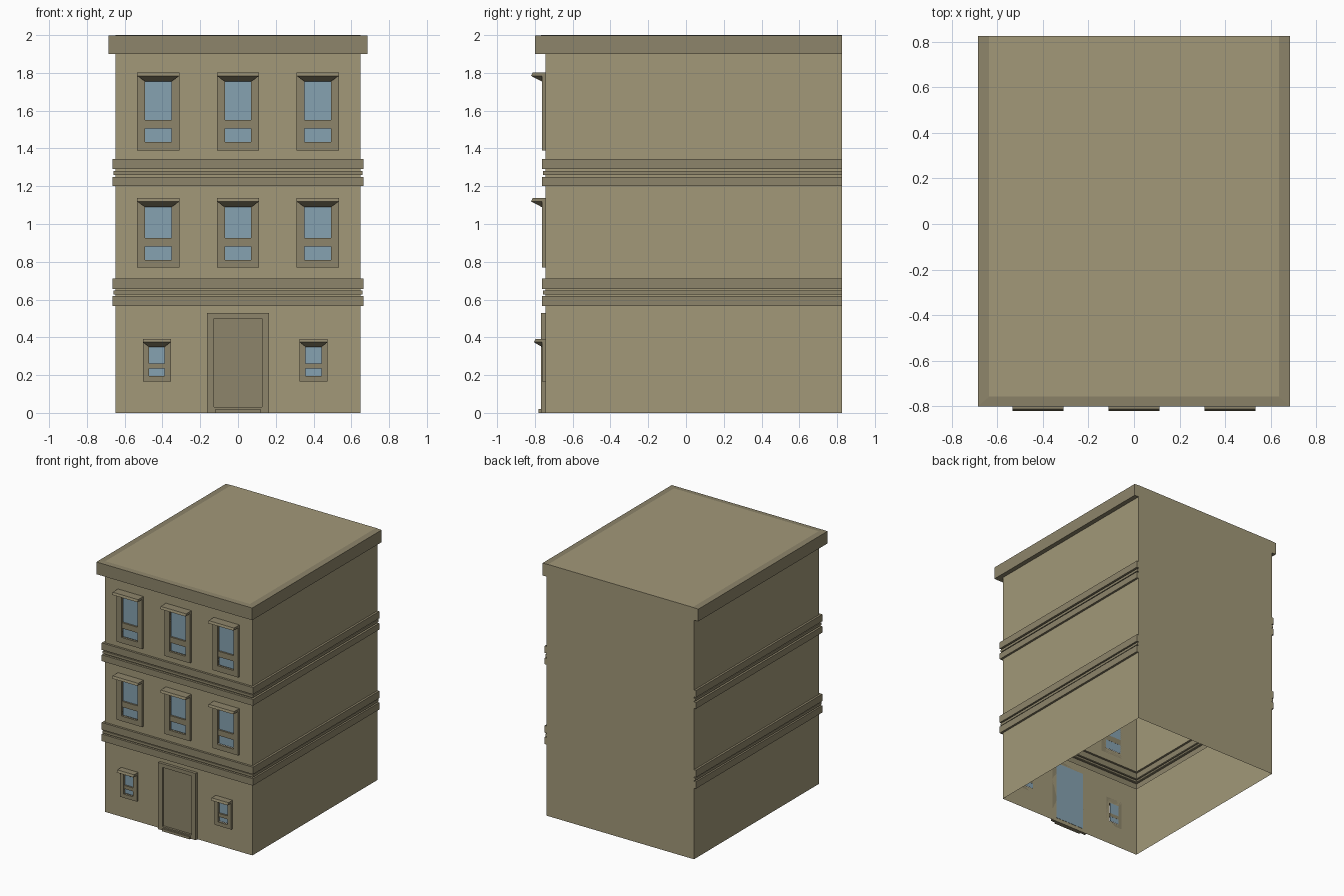
import bpy, bmesh

if "Cube" in bpy.data.objects:
    bpy.data.objects.remove(bpy.data.objects["Cube"])

def material(name, c):
    m = bpy.data.materials.new(name)
    m.diffuse_color = (*c, 1)
    m.use_nodes = True
    m.node_tree.nodes["Principled BSDF"].inputs["Base Color"].default_value = m.diffuse_color
    return m

WALL = material("wall_tan", (0.36, 0.315, 0.19))
TRIM = material("trim_tan", (0.27, 0.235, 0.145))
GLASS = material("glass_blue", (0.24, 0.36, 0.44))
FRONT, BACK, HALF = -0.745, 0.825, 0.648

def finish(bm, name, *mats, fix=True):
    if fix:
        bmesh.ops.remove_doubles(bm, verts=bm.verts, dist=1e-5)
        bmesh.ops.recalc_face_normals(bm, faces=bm.faces)
    me = bpy.data.meshes.new(name)
    bm.to_mesh(me)
    bm.free()
    ob = bpy.data.objects.new(name, me)
    for m in mats:
        me.materials.append(m)
    bpy.context.collection.objects.link(ob)
    return ob

def quad(bm, pts, mat=0):
    f = bm.faces.new([bm.verts.new(p) for p in pts])
    f.material_index = mat
    return f

def box(bm, x0, x1, y0, y1, z0, z1):
    r = bmesh.ops.create_cube(bm, size=1)
    for v in r["verts"]:
        v.co = (x0 if v.co.x < 0 else x1, y0 if v.co.y < 0 else y1, z0 if v.co.z < 0 else z1)

# openings: (x0, x1, z0, z1)
def around(cx, half, z0, z1):
    return (cx - half, cx + half, z0, z1)

# window rows: centres, frame half width, glass half width,
# z of frame bottom, glass bottom, bar bottom, bar top, glass top, frame top, hood front y
rows = [
    ((-0.43, 0.40), 0.074, 0.042, 0.165, 0.195, 0.235, 0.262, 0.35, 0.392, -0.805),
    ((-0.422, 0, 0.422), 0.112, 0.07, 0.77, 0.81, 0.88, 0.925, 1.09, 1.137, -0.82),
    ((-0.422, 0, 0.422), 0.112, 0.07, 1.39, 1.435, 1.505, 1.55, 1.755, 1.802, -0.82),
]
holes = [around(cx, r[2], r[4], r[7]) for r in rows for cx in r[0]]
DOOR = (-0.128, 0.128, 0.03, 0.5)
holes.append(DOOR)

# Shell profile: (outset sideways, outset forward, z); open at the bottom
def band(z0, z1, z2, z3):
    m = (z1 + z2) / 2
    return [(0, 0, z0), (.017, .017, z0), (.017, .017, z1), (0, 0, z1),
            (0, 0, m - .01), (.012, .012, m - .01), (.012, .012, m + .01), (0, 0, m + .01),
            (0, 0, z2), (.017, .017, z2), (.017, .017, z3), (0, 0, z3)]

profile = [(0, 0, 0)] + band(.565, .62, .655, .712) + band(1.2, 1.25, 1.29, 1.345)
profile += [(0, 0, 1.9), (.037, .055, 1.9), (.037, .055, 1.997), (-.012, -.012 + .025, 2.0)]

def ring(p):
    x, y, z = HALF + p[0], FRONT - p[1], p[2]
    return [(-x, y, z), (x, y, z), (x, BACK, z), (-x, BACK, z)]

bm = bmesh.new()
for a, b in zip(profile, profile[1:]):
    ra, rb = ring(a), ring(b)
    tall = b[2] - a[2] > 0.3
    mat = 0 if a[0] == b[0] == 0 else 1
    for i in range(4):
        j = (i + 1) % 4
        if i == 0 and tall:
            # front storey wall as a grid with the openings left out
            hs = [h for h in holes if a[2] < h[2] < b[2]]
            xs = sorted({-HALF, HALF, *(v for h in hs for v in h[:2])})
            zs = sorted({a[2], b[2], *(v for h in hs for v in h[2:])})
            for x0, x1 in zip(xs, xs[1:]):
                for z0, z1 in zip(zs, zs[1:]):
                    cx, cz = (x0 + x1) / 2, (z0 + z1) / 2
                    if not any(h[0] < cx < h[1] and h[2] < cz < h[3] for h in hs):
                        quad(bm, [(x0, FRONT, z0), (x1, FRONT, z0), (x1, FRONT, z1), (x0, FRONT, z1)])
        elif i == 2 and a[2] == b[2]:
            continue
        else:
            quad(bm, [ra[i], ra[j], rb[j], rb[i]], 0 if i == 2 else mat)
quad(bm, ring(profile[-1]))
finish(bm, "building_shell", WALL, TRIM, fix=False)

# Rectangular surround built from four bars
def surround(bm, outer, inner, y0, y1):
    (a, b, c, d), (e, f, g, h) = outer, inner
    box(bm, a, e, y0, y1, c, d)
    box(bm, f, b, y0, y1, c, d)
    box(bm, e, f, y0, y1, c, g)
    box(bm, e, f, y0, y1, h, d)

for floor, (centres, fw, gw, fb, gb, b0, b1, gt, ft, hy) in enumerate(rows, 1):
    for n, cx in enumerate(centres, 1):
        tag = f"floor{floor}_{n}"
        # Frame and crossbar
        bm = bmesh.new()
        surround(bm, around(cx, fw, fb, ft), around(cx, gw, gb, gt), -0.762, FRONT)
        box(bm, cx - gw, cx + gw, -0.757, -0.742, b0, b1)
        # Hood: thin lip with an underside tapering back to the glass
        bmh = bmesh.new()
        levels = [(fw, hy + .008, ft), (fw, hy, ft - .018), (gw, -0.764, gt)]
        loops = [[bmh.verts.new(p) for p in ((cx - w, -0.76, z), (cx + w, -0.76, z),
                                             (cx + w, y, z), (cx - w, y, z))] for w, y, z in levels]
        for lo, hi in zip(loops, loops[1:]):
            for i in range(4):
                bmh.faces.new((lo[i], lo[(i + 1) % 4], hi[(i + 1) % 4], hi[i]))
        bmh.faces.new(loops[0])
        bmh.faces.new(loops[-1])
        finish(bm, "window_frame_" + tag, TRIM)
        finish(bmh, "window_hood_" + tag, TRIM)
        # Glass
        bm = bmesh.new()
        quad(bm, [(cx - gw, -0.743, gb), (cx + gw, -0.743, gb), (cx + gw, -0.743, gt), (cx - gw, -0.743, gt)])
        finish(bm, "window_glass_" + tag, GLASS, fix=False)

# Door surround, threshold and panel (glass on the inner face)
bm = bmesh.new()
surround(bm, (-.165, .165, 0, .53), DOOR, -0.767, FRONT)
finish(bm, "door_frame", TRIM)
bm = bmesh.new()
box(bm, -.12, .12, -0.78, -0.767, 0, .02)
finish(bm, "door_sill", TRIM)
bm = bmesh.new()
box(bm, DOOR[0], DOOR[1], -0.75, -0.743, DOOR[2], DOOR[3])
bmesh.ops.recalc_face_normals(bm, faces=bm.faces)
for f in bm.faces:
    f.material_index = 1 if f.normal.y > 0.9 else 0
finish(bm, "door_panel", TRIM, GLASS)
